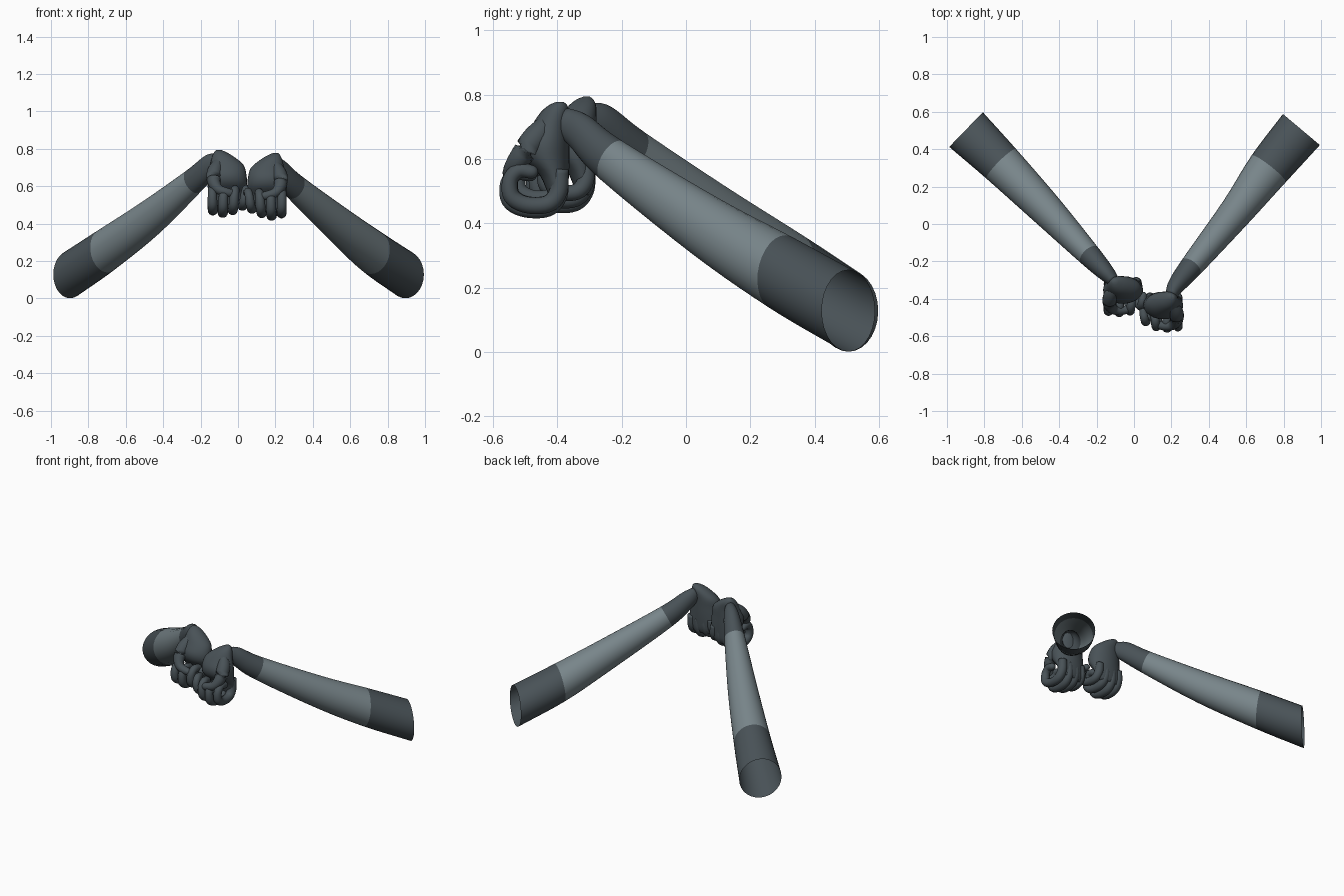
import bpy, bmesh, math
from mathutils import Vector as V

if "Cube" in bpy.data.objects:
    bpy.data.objects.remove(bpy.data.objects["Cube"])


def material(name, rgb):
    m = bpy.data.materials.new(name)
    m.diffuse_color = (*rgb, 1)
    m.use_nodes = True
    m.node_tree.nodes["Principled BSDF"].inputs["Base Color"].default_value = m.diffuse_color
    return m


DARK = material("dark_slate", (0.066, 0.084, 0.095))
LIGHT = material("light_slate", (0.188, 0.235, 0.254))


def spline(rows, steps):
    """Catmull-Rom through rows of numbers, returning (row, segment) samples."""
    rows = [V(r) for r in rows]
    out = []
    for i in range(len(rows) - 1):
        b, c = rows[i], rows[i + 1]
        a = rows[i - 1] if i else b * 2 - c
        d = rows[i + 2] if i + 2 < len(rows) else c * 2 - b
        for k in range(steps):
            t = k / steps
            out.append(((b * 2 + (c - a) * t + (a * 2 - b * 5 + c * 4 - d) * t * t
                         + (b * 3 - a - c * 3 + d) * t ** 3) * 0.5, i))
    out.append((rows[-1], len(rows) - 2))
    return out


def loft(name, rings, sides=20, open_start=False, bands=None):
    """Skin elliptical rings given as (centre, half axis u, half axis v)."""
    bm = bmesh.new()
    loops = []
    for c, u, v in rings:
        loops.append([bm.verts.new(c + u * math.cos(2 * math.pi * k / sides)
                                   + v * math.sin(2 * math.pi * k / sides))
                      for k in range(sides)])
    for j in range(len(loops) - 1):
        a, b = loops[j], loops[j + 1]
        for k in range(sides):
            n = (k + 1) % sides
            f = bm.faces.new((a[k], a[n], b[n], b[k]))
            f.material_index = bands[j] if bands else 0
    if not open_start:
        bm.faces.new(loops[0])
    bm.faces.new(loops[-1])
    bmesh.ops.recalc_face_normals(bm, faces=bm.faces)
    for f in bm.faces:
        f.smooth = True
    me = bpy.data.meshes.new(name)
    bm.to_mesh(me)
    bm.free()
    me.materials.append(DARK)
    me.materials.append(LIGHT)
    ob = bpy.data.objects.new(name, me)
    bpy.context.collection.objects.link(ob)
    return ob


def tube(name, rows, ref, steps=5):
    """Round-ended tube along rows of (x, y, z, radius)."""
    pts = [V(r) for r, _ in spline([V(r) for r in rows], steps)]
    rings = []
    for i, p in enumerate(pts):
        t = (pts[min(i + 1, len(pts) - 1)] - pts[max(i - 1, 0)]).to_3d().normalized()
        u = (ref - t * ref.dot(t)).normalized()
        rings.append((p.to_3d(), u * p[3], t.cross(u) * p[3]))
    # rounded fingertip
    c, u, v = rings[-1]
    for a in (0.45, 0.85, 1.2, 1.48):
        rings.append((c + t * p[3] * math.sin(a), u * math.cos(a), v * math.cos(a)))
    return loft(name, rings, 14)


def arm(name, rows):
    """Open-ended sleeve: rows of x, y, z, half width, half height, tilt."""
    samples = spline(rows, 5)
    rings, bands = [], []
    for i, (r, seg) in enumerate(samples):
        a = samples[max(i - 1, 0)][0]
        b = samples[min(i + 1, len(samples) - 1)][0]
        h = V((a[0] - b[0], a[1] - b[1], 0)).normalized()
        u = V((-h.y, h.x, 0)) * r[3]
        v = (V((0, 0, 1)) + h * 0.5 * r[5]) * r[4] / (1 + 0.25 * r[5])
        rings.append((r.to_3d(), u, v))
        bands.append(1 if seg in (1, 2) else 0)   # pale band mid-forearm
    loft(name, rings, 28, True, bands)


def hand(side, place, ref):
    # palm: z, x min, x max, y min, y max
    palm = [(0.778, 0.188, 0.214, -0.402, -0.382),
            (0.768, 0.165, 0.224, -0.425, -0.370),
            (0.745, 0.125, 0.235, -0.452, -0.362),
            (0.700, 0.070, 0.247, -0.482, -0.362),
            (0.650, 0.054, 0.262, -0.508, -0.362),
            (0.600, 0.050, 0.262, -0.500, -0.362),
            (0.550, 0.058, 0.256, -0.455, -0.364),
            (0.500, 0.070, 0.250, -0.432, -0.368),
            (0.472, 0.090, 0.235, -0.420, -0.380)]
    rings = []
    for r, _ in spline(palm, 3):
        z, x0, x1, y0, y1 = r
        rings.append((place((x0 + x1) / 2, (y0 + y1) / 2, z),
                      V(((x1 - x0) / 2, 0, 0)), V((0, (y1 - y0) / 2, 0))))
    loft(side + "_palm", rings, 24)

    # curled fingers: path in y, z with radius
    curl = [(-0.392, 0.560, 0.027), (-0.396, 0.490, 0.029), (-0.430, 0.448, 0.028),
            (-0.500, 0.445, 0.027), (-0.548, 0.472, 0.027), (-0.553, 0.525, 0.025),
            (-0.525, 0.556, 0.024), (-0.485, 0.552, 0.022)]
    fingers = [("index", 0.230, 0.96, 0.008), ("middle", 0.183, 1.0, 0.0),
               ("ring", 0.136, 0.95, 0.008), ("little", 0.090, 0.80, 0.012)]
    for label, x, s, up in fingers:
        rows = []
        for i, (y, z, r) in enumerate(curl):
            drift = 0.005 * i * (0.21 - x) / 0.1     # fingertips lean inward
            p = place(x - drift, -0.392 + (y + 0.392) * s, 0.56 + (z - 0.56) * s + up)
            rows.append((*p, r * (0.6 + 0.4 * s)))
        tube(f"{side}_{label}_finger", rows, V((1, 0, 0)))

    # thumb wrapping across the front of the palm
    thumb = [(0.195, -0.425, 0.715, 0.030), (0.222, -0.468, 0.665, 0.040),
             (0.228, -0.510, 0.612, 0.036), (0.205, -0.540, 0.570, 0.027),
             (0.160, -0.545, 0.552, 0.024), (0.120, -0.535, 0.545, 0.021)]
    tube(side + "_thumb", [(*place(*t[:3]), t[3]) for t in thumb], V((0, 0.6, 0.8)))


# sleeves, from the open elbow end to the wrist
arm("right_arm", [(0.895, 0.505, 0.128, 0.129, 0.127, 0.0),
                  (0.720, 0.295, 0.247, 0.116, 0.125, 0.3),
                  (0.550, 0.070, 0.385, 0.090, 0.108, 0.7),
                  (0.305, -0.230, 0.595, 0.062, 0.078, 1.0),
                  (0.225, -0.330, 0.685, 0.046, 0.064, 1.0),
                  (0.198, -0.385, 0.720, 0.030, 0.048, 1.0)])
arm("left_arm", [(-0.898, 0.505, 0.128, 0.129, 0.127, 0.0),
                 (-0.710, 0.322, 0.255, 0.112, 0.125, 0.3),
                 (-0.470, 0.078, 0.430, 0.090, 0.108, 0.7),
                 (-0.240, -0.165, 0.625, 0.062, 0.078, 1.0),
                 (-0.150, -0.260, 0.710, 0.046, 0.068, 1.0),
                 (-0.105, -0.310, 0.738, 0.030, 0.048, 1.0)])

# hands, the left one a shifted mirror of the right
hand("right", lambda x, y, z: V((x, y, z)), 1)
hand("left", lambda x, y, z: V((0.098 - x, y + 0.083, z + 0.016)), -1)
